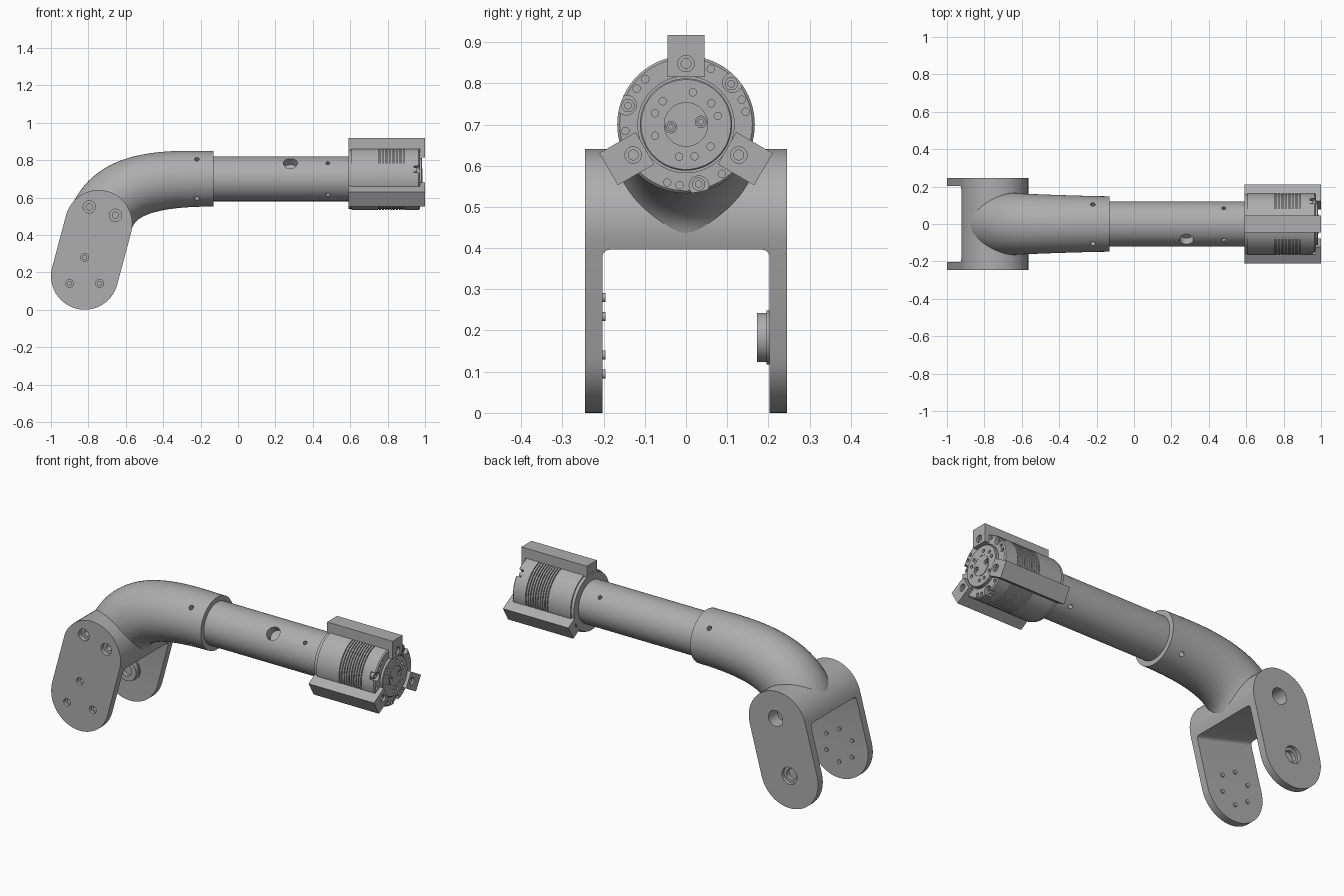
import bpy, bmesh, math
from mathutils import Vector, Matrix
from mathutils.geometry import interpolate_bezier

if "Cube" in bpy.data.objects:
    bpy.data.objects.remove(bpy.data.objects["Cube"], do_unlink=True)

GREY = (0.42, 0.42, 0.42, 1)
grey = bpy.data.materials.new("mid_grey")
grey.use_nodes = True
grey.diffuse_color = GREY
grey.node_tree.nodes["Principled BSDF"].inputs["Base Color"].default_value = GREY

AXIS_Z = 0.70                       # height of the arm axis
X, Y = Vector((1, 0, 0)), Vector((0, 1, 0))


def loft(bm, rings, closed=False):
    """Skin rings of points; cap the ends or close into a ring."""
    rows = [[bm.verts.new(p) for p in ring] for ring in rings]
    pairs = list(zip(rows, rows[1:]))
    if closed:
        pairs.append((rows[-1], rows[0]))
    else:
        bm.faces.new(rows[0])
        bm.faces.new(rows[-1])
    for a, b in pairs:
        for i in range(len(a)):
            j = (i + 1) % len(a)
            bm.faces.new((a[i], a[j], b[j], b[i]))


def circle(center, axis, radius, segs):
    q = axis.to_track_quat('Z', 'Y')
    turns = [math.tau * i / segs for i in range(segs)]
    return [center + q @ Vector((math.cos(t), math.sin(t), 0)) * radius for t in turns]


def lathe(bm, profile, origin, axis, segs=24, closed=False):
    """Revolve (distance along axis, radius) pairs."""
    axis = axis.normalized()
    loft(bm, [circle(origin + axis * h, axis, r, segs) for h, r in profile], closed)


def prism(bm, outline, half):
    """Extrude an x-z outline to both sides in y."""
    loft(bm, [[Vector((x, y, z)) for x, z in outline] for y in (-half, half)])


def finish(name, bm, cutter=None):
    bmesh.ops.recalc_face_normals(bm, faces=bm.faces[:])
    mesh = bpy.data.meshes.new(name)
    bm.to_mesh(mesh)
    bm.free()
    obj = bpy.data.objects.new(name, mesh)
    bpy.context.collection.objects.link(obj)
    bpy.ops.object.select_all(action='DESELECT')
    bpy.context.view_layer.objects.active = obj
    obj.select_set(True)
    if cutter:
        bmesh.ops.recalc_face_normals(cutter, faces=cutter.faces[:])
        cut_mesh = bpy.data.meshes.new(name + "_cutter")
        cutter.to_mesh(cut_mesh)
        cutter.free()
        tool = bpy.data.objects.new(name + "_cutter", cut_mesh)
        bpy.context.collection.objects.link(tool)
        tool.hide_render = True
        mod = obj.modifiers.new("holes", 'BOOLEAN')
        mod.operation, mod.solver, mod.object = 'DIFFERENCE', 'EXACT', tool
        bpy.ops.object.modifier_apply(modifier=mod.name)
        bpy.data.objects.remove(tool, do_unlink=True)
    obj.data.materials.clear()
    obj.data.materials.append(grey)
    bpy.ops.object.shade_smooth_by_angle(angle=math.radians(32))
    return obj


def polar(x, radius, degrees):
    """Point around the arm axis; angle runs from +y towards +z."""
    t = math.radians(degrees)
    return Vector((x, math.cos(t) * radius, AXIS_Z + math.sin(t) * radius))


def radial_holes(cutter, x, surface, radius, angles):
    for a in angles:
        out = polar(x, 1, a) - polar(x, 0, a)
        lathe(cutter, [(surface - 0.05, radius), (surface + 0.02, radius)],
              Vector((x, 0, AXIS_Z)), out, 16)


DIAGONALS = (45, 135, 225, 315)

# Fork: tilted rounded slab with soft outer edges, opened into two plates
low, high, R = Vector((-0.82, 0.18)), Vector((-0.745, 0.46)), 0.18
tilt = math.atan2(high.x - low.x, high.y - low.y)
outline = []
for center, start in ((high, 0), (low, math.pi)):
    for i in range(25):
        t = start - tilt + math.pi * i / 24
        outline.append((center.x + R * math.cos(t), center.y + R * math.sin(t)))
fork = bmesh.new()
prism(fork, outline, 0.245)
rims = [e for e in fork.edges if abs(e.verts[0].co.y - e.verts[1].co.y) < 0.001]
bmesh.ops.bevel(fork, geom=rims, offset=0.038, segments=6, profile=0.5, affect='EDGES')

cut = bmesh.new()
place = Matrix.Translation((-0.74, 0, 0.44)) @ Matrix.Rotation(tilt, 4, 'Y')
bmesh.ops.create_cube(cut, size=1, matrix=place @ Matrix.Translation((0, 0, -0.4))
                      @ Matrix.Diagonal((0.9, 0.406, 0.8, 1)))
long_edges = [e for e in cut.edges if e.calc_length() > 0.85]
bmesh.ops.bevel(cut, geom=long_edges, offset=0.018, segments=4, profile=0.5, affect='EDGES')
for x, z in ((-0.795, 0.55), (-0.655, 0.505)):
    lathe(cut, [(-0.26, 0.033), (-0.22, 0.033), (-0.22, 0.017), (-0.17, 0.017)], Vector((x, 0, z)), Y)
# Bolt circle: alternate holes go through the front plate
for i in range(6):
    t = math.radians(90 + 60 * i)
    p = Vector((low.x + 0.093 * math.cos(t), 0, 0.187 + 0.093 * math.sin(t)))
    if i % 2 == 0:
        lathe(cut, [(-0.26, 0.021), (-0.228, 0.021), (-0.228, 0.011), (-0.195, 0.011)], p, Y, 16)
    else:
        lathe(cut, [(-0.222, 0.011), (-0.195, 0.011)], p, Y, 16)
pivot = Vector((low.x, 0, 0.183))
lathe(cut, [(0.26, 0.048), (0.225, 0.048), (0.225, 0.032), (0.195, 0.032)], pivot, Y)
lathe(cut, [(0.26, 0.045), (0.12, 0.045)], Vector((-0.733, 0, 0.485)), Y)
finish("fork", fork, cut)

# Pivot collar on the inside of the back plate
collar = bmesh.new()
lathe(collar, [(0.172, 0.032), (0.172, 0.06), (0.196, 0.06), (0.196, 0.066), (0.204, 0.066),
               (0.204, 0.032)], pivot, Y, 40, closed=True)
finish("pivot_collar", collar)

# Shoulder: bent sleeve that swells into the fork bridge
path = [Vector((-0.13, 0, AXIS_Z))] + interpolate_bezier(
    Vector((-0.2, 0, AXIS_Z)), Vector((-0.52, 0, AXIS_Z)),
    Vector((-0.69, 0, 0.64)), Vector((-0.743, 0, 0.452)), 28)
rings = []
for i, p in enumerate(path):
    tangent = path[min(i + 1, len(path) - 1)] - path[max(i - 1, 0)]
    frac = i / (len(path) - 1)
    side, up = Y, tangent.normalized().cross(Y)
    rad = 0.148 + 0.026 * frac
    rings.append([p + (side * math.cos(t) + up * math.sin(t)) * rad
                  for t in (math.tau * k / 56 for k in range(56))])
shoulder = bmesh.new()
loft(shoulder, rings)
cut = bmesh.new()
radial_holes(cut, -0.22, 0.15, 0.013, DIAGONALS)
finish("shoulder_sleeve", shoulder, cut)

# Straight arm tube with pin holes and a cable hole
tube = bmesh.new()
lathe(tube, [(-0.16, 0.12), (0.595, 0.12)], Vector((0, 0, AXIS_Z)), X, 64)
cut = bmesh.new()
radial_holes(cut, 0.48, 0.12, 0.011, DIAGONALS)
radial_holes(cut, 0.28, 0.12, 0.038, (135,))
finish("arm_tube", tube, cut)

# Motor: flange, finned barrel, stepped output face
profile = [(0.59, 0.16), (0.608, 0.16), (0.608, 0.167)]
for i in range(10):
    x = 0.75 + 0.015 * i
    profile += [(x, 0.167), (x, 0.16), (x + 0.005, 0.16), (x + 0.005, 0.167)]
profile += [(0.966, 0.167), (0.972, 0.161), (0.972, 0.117), (0.964, 0.117), (0.964, 0.112),
            (0.982, 0.112), (0.985, 0.109), (0.985, 0.057), (0.982, 0.057), (0.982, 0.054),
            (0.986, 0.054)]
motor = bmesh.new()
lathe(motor, profile, Vector((0, 0, AXIS_Z)), X, 72)
cut = bmesh.new()
NOTCHES = (42, 162, 282)
for a in NOTCHES:
    lathe(cut, [(0.94, 0.024), (1, 0.024)], polar(0, 0.152, a), X, 20)
    for extra in (-30, -18, 24):
        lathe(cut, [(0.955, 0.009), (1, 0.009)], polar(0, 0.148, a + extra), X, 14)
for a in (15, 40, 78, 135, 160, 200, 258, 285, 318):
    lathe(cut, [(0.97, 0.009), (1, 0.009)], polar(0, 0.08, a), X, 14)
for a in (10, 190):
    lathe(cut, [(0.972, 0.014), (1, 0.014)], polar(0, 0.037, a), X, 16)
finish("motor", motor, cut)

# Socket screws in the rim notches and the centre cap
screws = bmesh.new()
spots = [(polar(0, 0.148, a), 0.958, 0.016) for a in NOTCHES]
spots += [(polar(0, 0.037, a), 0.981, 0.011) for a in (10, 190)]
for p, top, r in spots:
    lathe(screws, [(top - 0.025, r), (top, r), (top, r * 0.5), (top - 0.008, r * 0.5)], p, X, 16)
finish("face_screws", screws)

# Three clamp bars with turned-in ends around the motor
for name, turn in (("top", 0), ("front", 120), ("back", 240)):
    bar = bmesh.new()
    prism(bar, [(0.59, 0.118), (0.59, 0.217), (1, 0.217), (1, 0.115), (0.974, 0.115),
                (0.974, 0.16), (0.608, 0.16), (0.608, 0.118)], 0.045)
    cut = bmesh.new()
    for end, inward in ((1.0, -1), (0.59, 1)):
        lathe(cut, [(-0.01, 0.02), (0.012, 0.02), (0.012, 0.012), (0.022, 0.012)],
              Vector((end, 0, 0.148)), X * inward, 20)
    spin = Matrix.Translation((0, 0, AXIS_Z)) @ Matrix.Rotation(math.radians(turn), 4, 'X')
    bar.transform(spin)
    cut.transform(spin)
    finish("clamp_bar_" + name, bar, cut)
